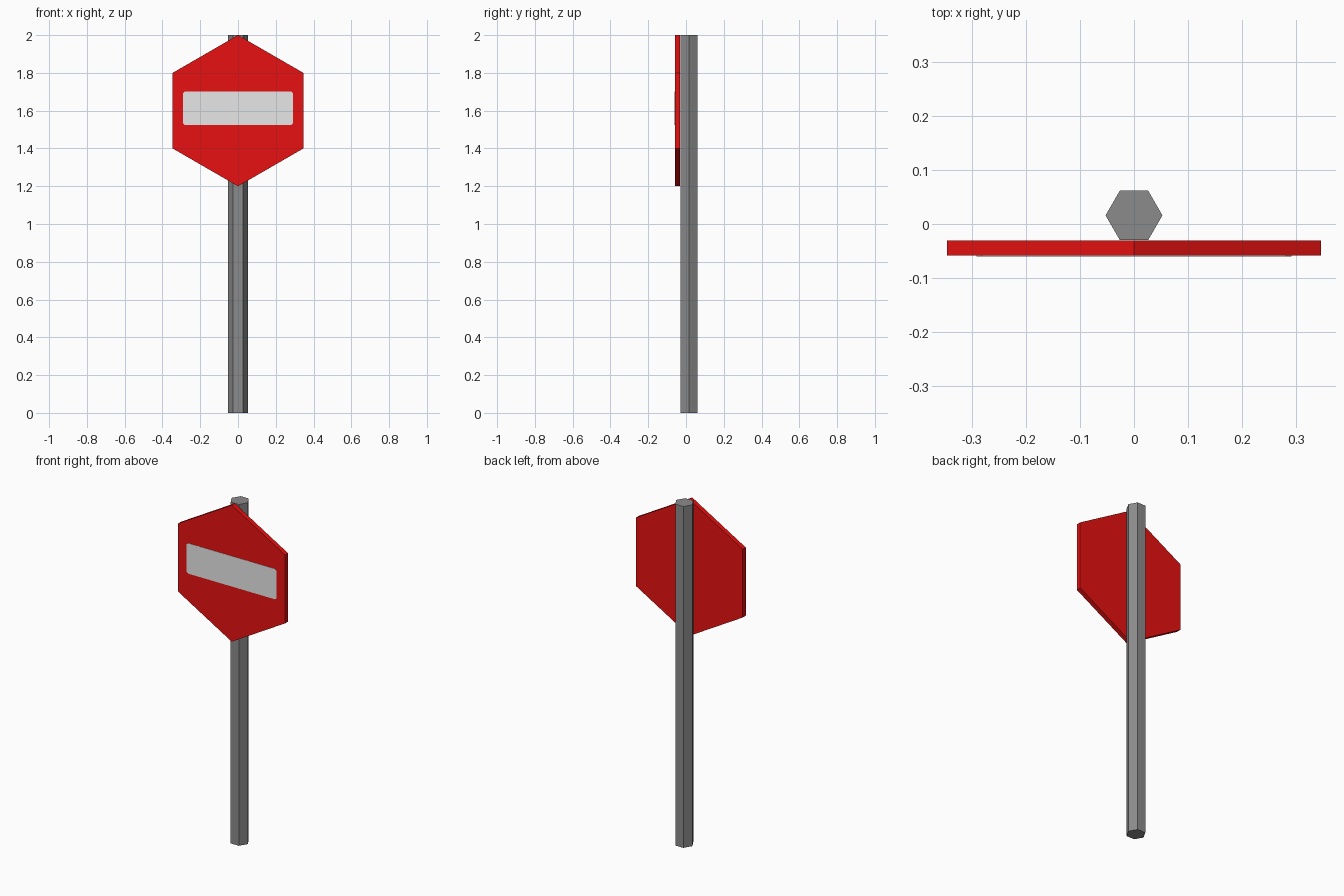
import bpy, bmesh, math

if "Cube" in bpy.data.objects:
    bpy.data.objects.remove(bpy.data.objects["Cube"])


def material(name, rgb):
    m = bpy.data.materials.new(name)
    m.diffuse_color = (*rgb, 1.0)
    m.use_nodes = True
    m.node_tree.nodes["Principled BSDF"].inputs["Base Color"].default_value = m.diffuse_color
    return m


def prism(name, base, offset, mat):
    """Solid made by sweeping a flat outline along an offset vector."""
    bm = bmesh.new()
    face = bm.faces.new([bm.verts.new(p) for p in base])
    swept = bmesh.ops.extrude_face_region(bm, geom=[face], use_keep_orig=True)
    moved = [g for g in swept["geom"] if isinstance(g, bmesh.types.BMVert)]
    bmesh.ops.translate(bm, verts=moved, vec=offset)
    bmesh.ops.recalc_face_normals(bm, faces=bm.faces)
    mesh = bpy.data.meshes.new(name)
    bm.to_mesh(mesh)
    bm.free()
    mesh.materials.append(mat)
    obj = bpy.data.objects.new(name, mesh)
    bpy.context.collection.objects.link(obj)
    return obj


def hexagon(radius, start):
    return [(radius * math.cos(start + i * math.pi / 3),
             radius * math.sin(start + i * math.pi / 3)) for i in range(6)]


red = material("sign_red", (0.8, 0.0055, 0.0055))
white = material("stripe_white", (0.8, 0.8, 0.8))
grey = material("pole_grey", (0.26, 0.26, 0.26))

# Six-sided pole, flat side towards the sign
prism("pole", [(x, y + 0.016, 0) for x, y in hexagon(0.0527, 0)], (0, 0, 2), grey)

# Hexagonal sign plate, point up, in front of the pole
prism("sign_plate", [(x, -0.0305, z + 1.6) for x, z in hexagon(0.4, math.pi / 2)],
      (0, -0.028, 0), red)

# Painted bar with small clipped corners, as a very thin plate
w, h, c = 0.292, 0.089, 0.01
corner = [(w, h - c), (w - c, h)]
outline = (corner + [(-x, z) for x, z in reversed(corner)]
           + [(-x, -z) for x, z in corner] + [(x, -z) for x, z in reversed(corner)])
prism("white_bar", [(x, -0.058, z + 1.613) for x, z in outline], (0, -0.002, 0), white)
